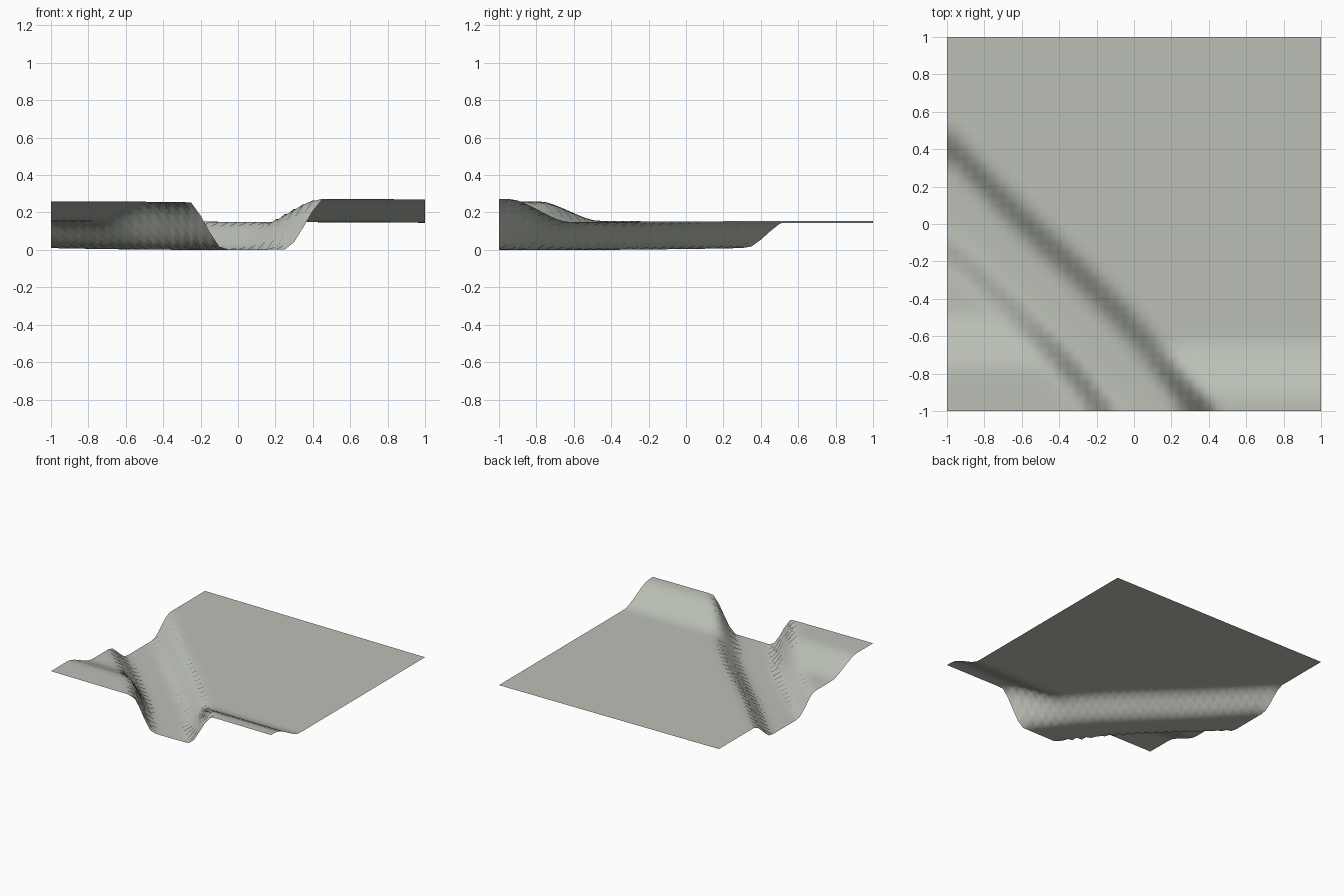
import bpy, bmesh

if "Cube" in bpy.data.objects:
    bpy.data.objects.remove(bpy.data.objects["Cube"])

# Channel edges (mid-height of each bank) as x -> y curves
FAR_BANK = [(-1.3, 0.75), (-1.0, 0.43), (-0.6, 0.02), (-0.3, -0.26), (0.0, -0.56), (0.36, -1.0), (0.8, -1.56)]
NEAR_BANK = [(-1.3, 0.14), (-1.0, -0.13), (-0.72, -0.38), (-0.4, -0.70), (-0.17, -1.0), (0.3, -1.6), (0.8, -2.3)]


def lerp_curve(points, x):
    x = max(points[0][0], min(points[-1][0], x))
    for (x0, y0), (x1, y1) in zip(points, points[1:]):
        if x <= x1:
            return y0 + (y1 - y0) * (x - x0) / (x1 - x0)


def smooth(points, x):
    # average neighbouring samples to round off the kinks
    return sum(lerp_curve(points, x + d) for d in (-0.1, 0, 0.1)) / 3


def ease(t):
    # mostly straight ramp with rounded ends
    t = max(0.0, min(1.0, t))
    return 0.5 * t + 0.5 * t * t * (3 - 2 * t)


def height(x, y):
    # plain, gently tilted, with a raised terrace along the front
    top = 0.152 - 0.005 * x
    right = y > 0.5 * (smooth(FAR_BANK, x) + smooth(NEAR_BANK, x))
    start, rise = (-0.64, 0.125) if right else (-0.48, 0.105)
    top += rise * ease((start - y) / 0.29)
    # valley cut diagonally across
    width = 0.22 + 0.03 * max(-1.0, min(1.0, x + 0.3))
    far = ease((y - smooth(FAR_BANK, x)) / width + 0.5)
    near = ease((smooth(NEAR_BANK, x) - y) / width + 0.5)
    floor = 0.002 + 0.012 * (x + 0.1) ** 2
    return floor + (top - floor) * max(far, near)


# Terrain sheet
bm = bmesh.new()
bmesh.ops.create_grid(bm, x_segments=40, y_segments=40, size=1.0)
for v in bm.verts:
    v.co.z = height(v.co.x, v.co.y)
low = min(v.co.z for v in bm.verts)
for v in bm.verts:
    v.co.z -= low
for f in bm.faces:
    f.smooth = True
mesh = bpy.data.meshes.new("terrain")
bm.to_mesh(mesh)
bm.free()
terrain = bpy.data.objects.new("terrain", mesh)
bpy.context.collection.objects.link(terrain)

# Single pale grey-green colour
mat = bpy.data.materials.new("pale_grey_green")
mat.diffuse_color = (0.50, 0.53, 0.47, 1.0)
mat.use_nodes = True
mat.node_tree.nodes["Principled BSDF"].inputs["Base Color"].default_value = mat.diffuse_color
mesh.materials.append(mat)
